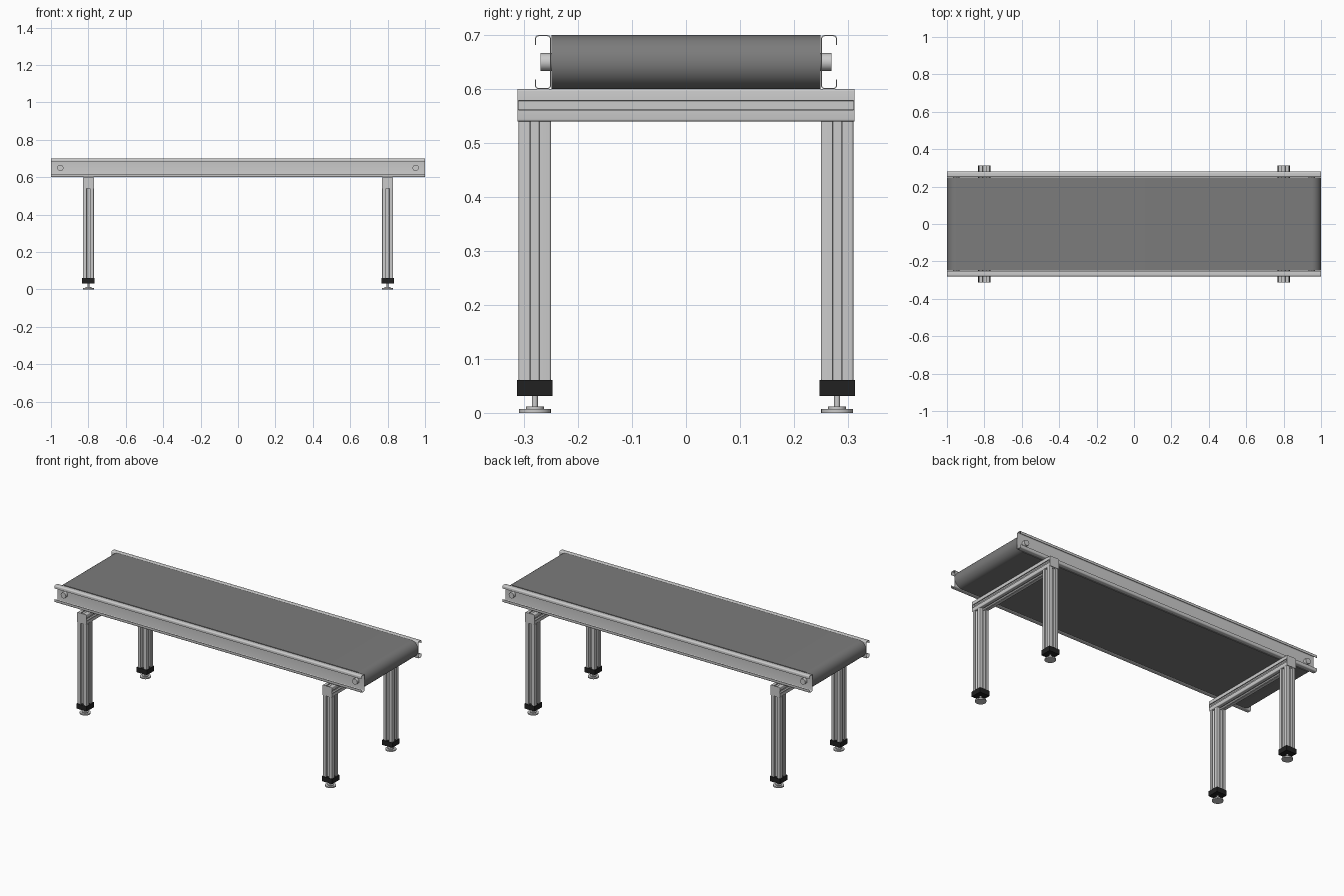
import bpy, bmesh
from math import sin, cos, pi, radians
from mathutils import Vector

if "Cube" in bpy.data.objects:
    bpy.data.objects.remove(bpy.data.objects["Cube"])


def material(name, rgb):
    m = bpy.data.materials.new(name)
    m.diffuse_color = (*rgb, 1)
    m.use_nodes = True
    m.node_tree.nodes["Principled BSDF"].inputs["Base Color"].default_value = m.diffuse_color
    return m


BELT = material("dark_grey_rubber", (0.2, 0.2, 0.2))
BLACK = material("black_plastic", (0.015, 0.015, 0.015))


def prism(name, pts, axis, a, b, offset=(0, 0, 0), mat=None):
    """Extrude a closed 2D profile along an axis from a to b."""
    place = {"x": lambda u, v, w: (w, u, v),
             "y": lambda u, v, w: (u, w, v),
             "z": lambda u, v, w: (u, v, w)}[axis]
    bm = bmesh.new()
    off = Vector(offset)
    rings = [[bm.verts.new(Vector(place(u, v, w)) + off) for u, v in pts] for w in (a, b)]
    n = len(pts)
    for i in range(n):
        j = (i + 1) % n
        bm.faces.new((rings[0][i], rings[0][j], rings[1][j], rings[1][i]))
    bm.faces.new(rings[0])
    bm.faces.new(rings[1])
    bmesh.ops.recalc_face_normals(bm, faces=bm.faces)
    me = bpy.data.meshes.new(name)
    bm.to_mesh(me)
    bm.free()
    ob = bpy.data.objects.new(name, me)
    bpy.context.collection.objects.link(ob)
    if mat:
        me.materials.append(mat)
    bpy.ops.object.select_all(action="DESELECT")
    ob.select_set(True)
    bpy.context.view_layer.objects.active = ob
    bpy.ops.object.shade_smooth_by_angle(angle=radians(30))
    return ob


def arc(cx, cy, r, a0, a1, n):
    return [(cx + r * cos(radians(a0 + (a1 - a0) * i / n)),
             cy + r * sin(radians(a0 + (a1 - a0) * i / n))) for i in range(n + 1)]


def circle(r, n=32):
    return arc(0, 0, r, 0, 360, n)[:-1]


def four_sides(side):
    """Repeat one side of a square profile around the centre."""
    pts = []
    for k in range(4):
        c, s = round(cos(k * pi / 2)), round(sin(k * pi / 2))
        pts += [(c * u - s * v, s * u + c * v) for u, v in side]
    return pts


H, R = 0.03, 0.004
corner = arc(H - R, H - R, R, 0, 90, 4)
slot = [(H, -.009), (.026, -.009), (.026, -.015), (.022, -.015), (.016, -.008)]
slot += [(u, -v) for u, v in reversed(slot)]
slotted = four_sides(slot + corner)
rounded = four_sides(corner)

# belt loop around both end rollers
prism("belt", arc(0.95, 0.65, 0.05, -90, 90, 24) + arc(-0.95, 0.65, 0.05, 90, 270, 24),
      "y", -0.2495, 0.2495, mat=BELT)

# roller shafts
for end, x in (("left", -0.95), ("right", 0.95)):
    prism(f"{end}_roller_shaft", circle(0.0165), "y", -0.27, 0.27, (x, 0, 0.65))

# side rails: thin lipped channels opening outward
T = 0.002


def channel_half(inset):
    """Lower half of the channel outline, from lip end to the web."""
    r = 0.007 - inset
    return ([(0.28 - inset, 0.618)] + arc(0.273, 0.607, r, 0, -90, 5)
            + arc(0.257, 0.607, r, -90, -180, 5))


def channel(inset):
    low = channel_half(inset)
    return low + [(y, 1.3 - z) for y, z in reversed(low)]


rail = channel(0) + channel(T)[::-1]
for side, s in (("front", -1), ("back", 1)):
    prism(f"{side}_rail", [(s * y, z) for y, z in rail], "x", -1, 1)

# stands: cross beam, end caps, legs and levelling feet
for end, x in (("left", -0.8), ("right", 0.8)):
    prism(f"{end}_cross_beam", slotted, "y", -0.31, 0.31, (x, 0, 0.57))
    for side, s in (("front", -1), ("back", 1)):
        tag = f"{end}_{side}"
        prism(f"{tag}_beam_cap", rounded, "y", s * 0.31, s * 0.3125, (x, 0, 0.57))
        at = (x, s * 0.28, 0)
        prism(f"{tag}_leg", slotted, "z", 0.06, 0.54, at)
        prism(f"{tag}_leg_cap", four_sides([(0.033, 0.033)]), "z", 0.0315, 0.061, at, BLACK)
        prism(f"{tag}_foot_stem", circle(0.0055, 16), "z", 0.012, 0.0315, at)
        prism(f"{tag}_foot_collar", circle(0.0165), "z", 0.007, 0.012, at)
        prism(f"{tag}_foot_pad", circle(0.0295), "z", 0, 0.007, at)
